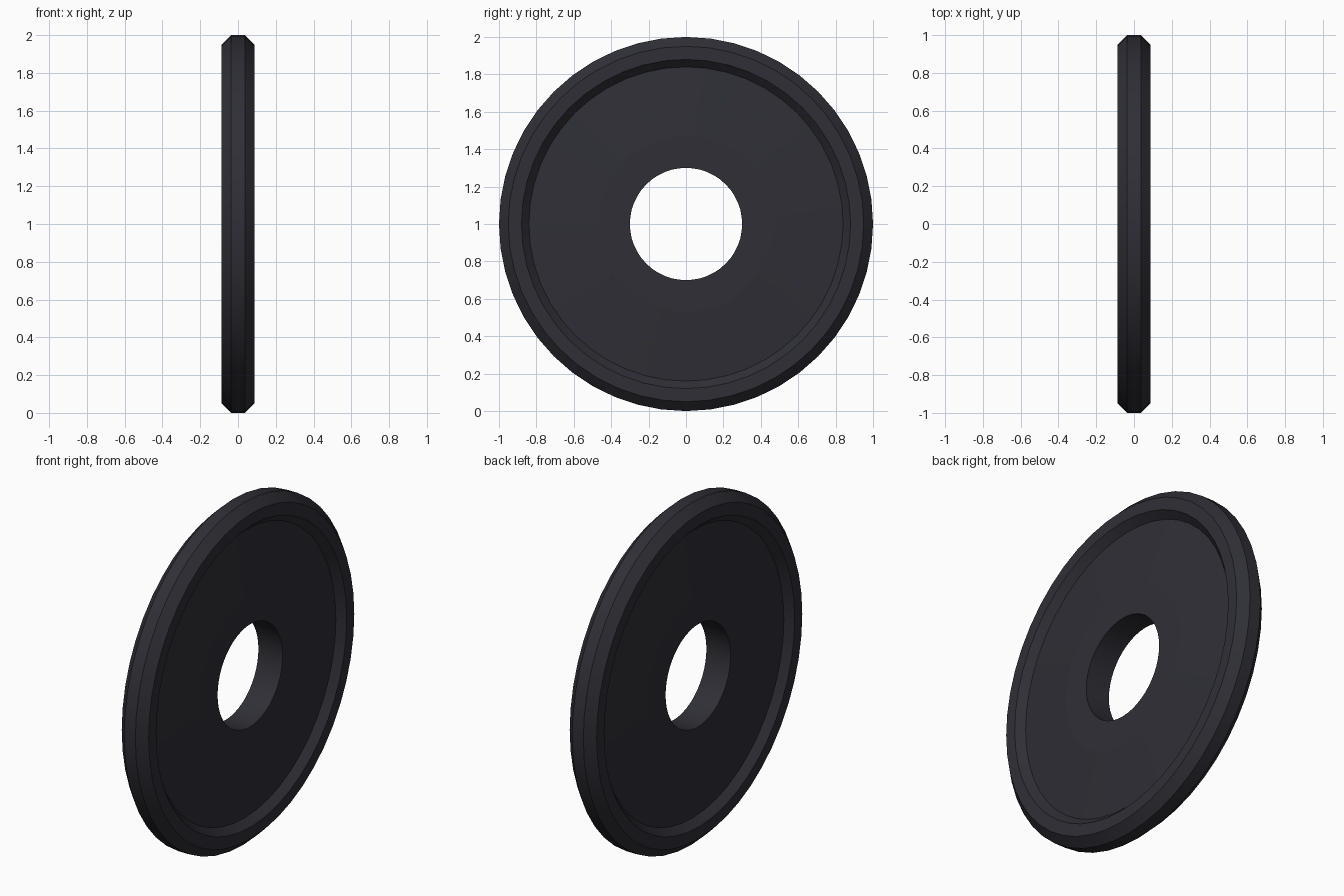
import bpy
import bmesh
from math import cos, sin, radians, tau

cube = bpy.data.objects.get("Cube")
if cube:
    bpy.data.objects.remove(cube, do_unlink=True)

SEGMENTS = 48
HUB_RADIUS = 0.47

# Half of the cross-section as (radius, half thickness), from hole to outer rim
half = [
    (0.30, 0.078),        # hole edge
    (HUB_RADIUS, 0.078),  # flat hub
    (0.84, 0.045),        # gently sloping web
    (0.88, 0.087),        # inner bevel of the rim
    (0.95, 0.087),        # flat rim
    (1.00, 0.036),        # outer chamfer
]
profile = half + [(r, -x) for r, x in reversed(half)]

# Charcoal rubber
charcoal = bpy.data.materials.new("charcoal")
charcoal.use_nodes = True
colour = (0.028, 0.028, 0.037, 1.0)
charcoal.diffuse_color = colour
charcoal.node_tree.nodes["Principled BSDF"].inputs["Base Color"].default_value = colour

# Revolve the closed cross-section around the x axis
bm = bmesh.new()
rings = []
for i in range(SEGMENTS):
    a = tau * i / SEGMENTS
    rings.append([bm.verts.new((x, r * cos(a), 1 + r * sin(a))) for r, x in profile])
count = len(profile)
for i, ring in enumerate(rings):
    following = rings[(i + 1) % SEGMENTS]
    for j in range(count):
        k = (j + 1) % count
        bm.faces.new((ring[j], ring[k], following[k], following[j]))
bmesh.ops.recalc_face_normals(bm, faces=bm.faces)

mesh = bpy.data.meshes.new("weight_plate")
bm.to_mesh(mesh)
bm.free()
mesh.materials.append(charcoal)
plate = bpy.data.objects.new("weight_plate", mesh)
bpy.context.collection.objects.link(plate)

# Smooth around the disc, crisp at the bevels
bpy.ops.object.select_all(action="DESELECT")
plate.select_set(True)
bpy.context.view_layer.objects.active = plate
bpy.ops.object.shade_smooth_by_angle(angle=radians(30))

# Crisp border around the hub on both sides
for edge in mesh.edges:
    ends = [mesh.vertices[v].co for v in edge.vertices]
    if all(abs(((p.y ** 2 + (p.z - 1) ** 2) ** 0.5) - HUB_RADIUS) < 0.001 for p in ends):
        edge.use_edge_sharp = True
